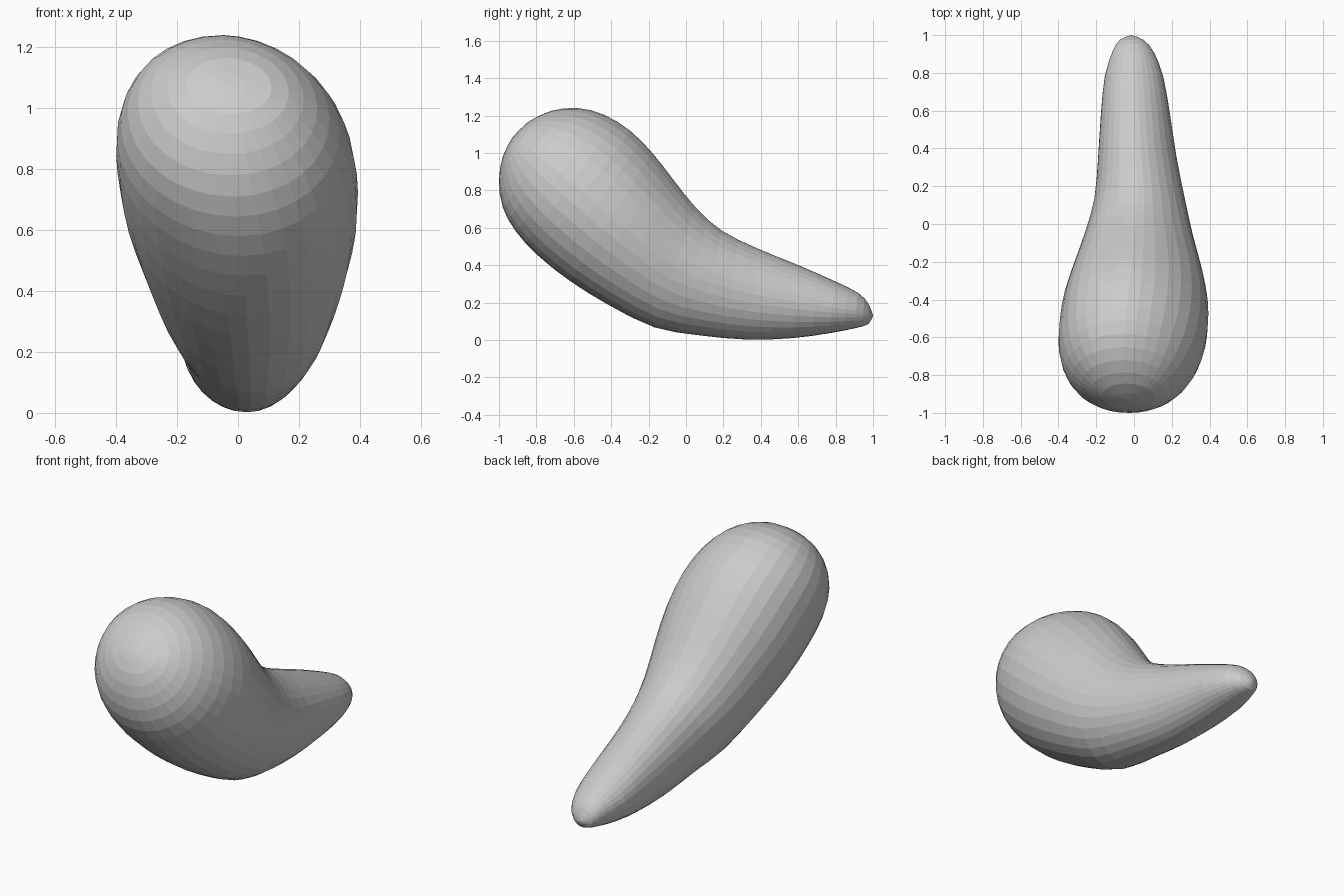
import bpy, bmesh, math

if "Cube" in bpy.data.objects:
    bpy.data.objects.remove(bpy.data.objects["Cube"])

# Sections along the bent body: upper (y, z), lower (y, z), left x, right x
SECTIONS = [
    (-0.93, 1.08, -0.93, 1.08, -0.04, -0.04),
    (-0.845, 1.165, -0.98, 0.98, -0.17, 0.11),
    (-0.72, 1.225, -1.00, 0.85, -0.285, 0.215),
    (-0.58, 1.24, -0.98, 0.71, -0.362, 0.30),
    (-0.44, 1.205, -0.91, 0.58, -0.397, 0.36),
    (-0.30, 1.12, -0.79, 0.45, -0.395, 0.39),
    (-0.18, 1.00, -0.62, 0.315, -0.37, 0.39),
    (-0.07, 0.86, -0.41, 0.185, -0.32, 0.36),
    (0.05, 0.71, -0.17, 0.068, -0.26, 0.312),
    (0.19, 0.585, 0.07, 0.025, -0.21, 0.27),
    (0.38, 0.49, 0.33, 0.002, -0.19, 0.225),
    (0.60, 0.40, 0.57, 0.01, -0.175, 0.19),
    (0.80, 0.312, 0.76, 0.035, -0.155, 0.155),
    (0.92, 0.252, 0.90, 0.062, -0.115, 0.105),
    (0.975, 0.195, 0.975, 0.085, -0.075, 0.05),
    (1.00, 0.13, 1.00, 0.13, -0.015, -0.015),
]
SIDES = 32
STEPS = 2
LAST = len(SECTIONS) - 1


def spline(i, t):
    """Catmull-Rom blend between section i and i + 1."""
    a, b, c, d = (SECTIONS[max(0, min(LAST, i + k))] for k in (-1, 0, 1, 2))
    return [0.5 * (2*q + (r-p)*t + (2*p-5*q+4*r-s)*t*t + (3*q-p-3*r+s)*t**3)
            for p, q, r, s in zip(a, b, c, d)]


def ring(bm, sec, t):
    """Oval ring whose four quarters are fuller or flatter along the body."""
    uy, uz, ly, lz, xl, xr = sec
    cx, w = (xl + xr) / 2, (xr - xl) / 2
    mid, wave = math.sin(math.pi * t), math.cos(2 * math.pi * t)
    verts = []
    for k in range(SIDES):
        a = 2 * math.pi * k / SIDES
        s, c = math.sin(a), math.cos(a)
        if s > 0:
            power = 1 + 0.2 * mid if c > 0 else 1 - 0.08 * mid
        else:
            power = 1 if c > 0 else 1 - 0.13 * wave
        x = math.copysign(abs(c) ** power, c) - 0.05 * s
        verts.append(bm.verts.new((cx + w * x,
                                   (uy + ly) / 2 + (uy - ly) / 2 * s,
                                   (uz + lz) / 2 + (uz - lz) / 2 * s)))
    return verts


# Gourd-shaped body: loft of oval rings closed by a pole at each end
bm = bmesh.new()
spots = [(i, j / STEPS) for i in range(LAST) for j in range(STEPS)]
rings = [ring(bm, spline(i, t), (i + t) / LAST) for i, t in spots[1:]]
for r0, r1 in zip(rings, rings[1:]):
    for k in range(SIDES):
        n = (k + 1) % SIDES
        bm.faces.new((r0[k], r0[n], r1[n], r1[k]))
for loop, sec in ((rings[0], SECTIONS[0]), (rings[-1], SECTIONS[-1])):
    pole = bm.verts.new((sec[4], sec[0], sec[1]))
    for k in range(SIDES):
        bm.faces.new((loop[k], loop[(k + 1) % SIDES], pole))
bmesh.ops.recalc_face_normals(bm, faces=bm.faces)

mesh = bpy.data.meshes.new("gourd_body")
bm.to_mesh(mesh)
bm.free()
bpy.context.collection.objects.link(bpy.data.objects.new("gourd_body", mesh))
